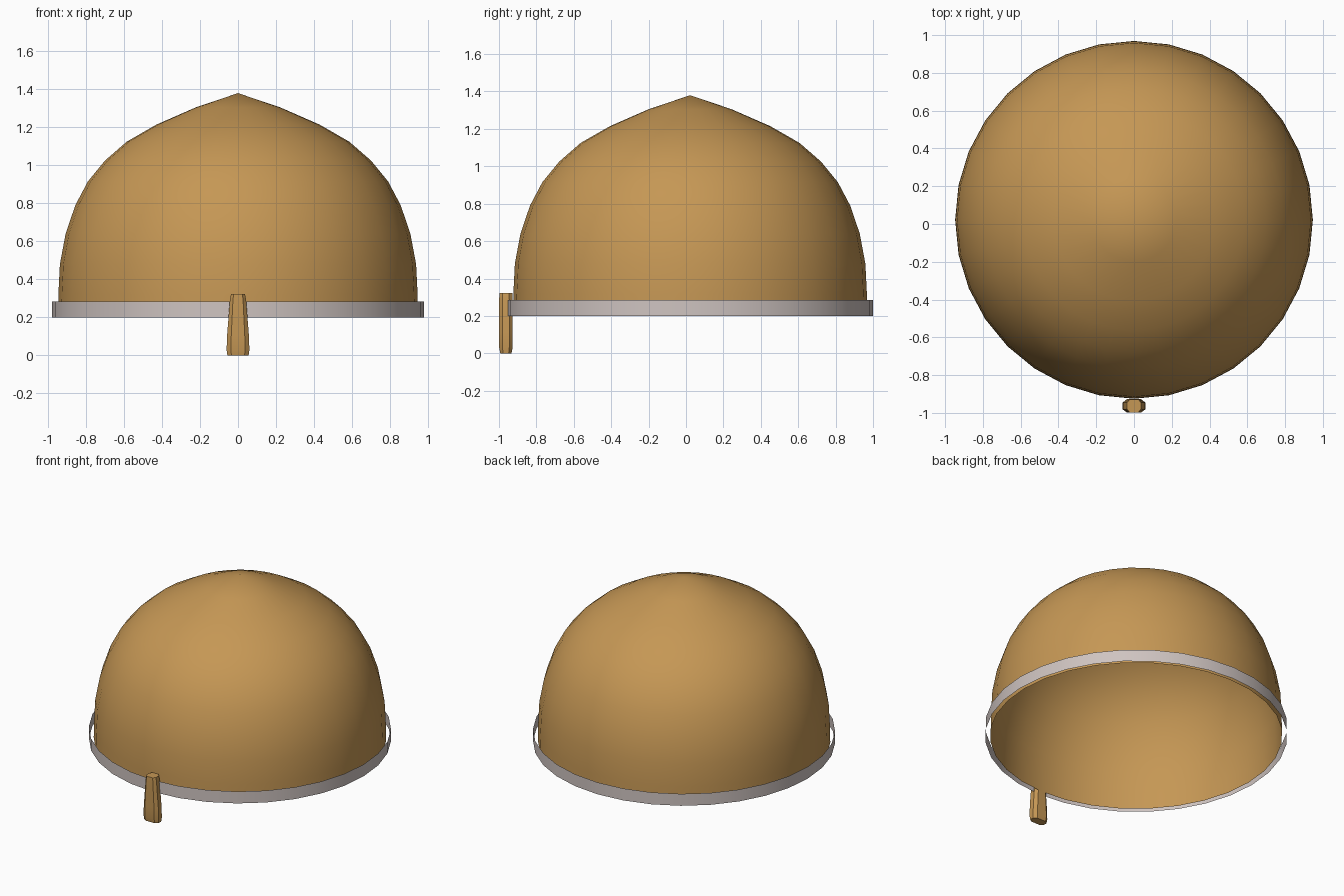
import bpy, bmesh
from math import sin, cos, pi

if "Cube" in bpy.data.objects:
    bpy.data.objects.remove(bpy.data.objects["Cube"])

CY = 0.022  # centre of dome and band in y


def loft(name, rings, color, cap=False, apex=None, angle=0.7):
    """Skin a stack of point rings, optionally capped or closed to an apex."""
    bm = bmesh.new()
    rows = [[bm.verts.new(p) for p in ring] for ring in rings]
    n = len(rows[0])
    for a, b in zip(rows, rows[1:]):
        for i in range(n):
            j = (i + 1) % n
            bm.faces.new((a[i], a[j], b[j], b[i]))
    if cap:
        bm.faces.new(rows[0][::-1])
        bm.faces.new(rows[-1])
    if apex:
        tip = bm.verts.new(apex)
        for i in range(n):
            bm.faces.new((rows[-1][i], rows[-1][(i + 1) % n], tip))
    mesh = bpy.data.meshes.new(name)
    bm.to_mesh(mesh)
    bm.free()
    ob = bpy.data.objects.new(name, mesh)
    bpy.context.collection.objects.link(ob)
    mesh.materials.append(color)
    bpy.context.view_layer.objects.active = ob
    ob.select_set(True)
    bpy.ops.object.shade_smooth_by_angle(angle=angle)
    ob.select_set(False)
    return ob


def circle(r, z, n=32):
    return [(r * cos(2 * pi * i / n), CY + r * sin(2 * pi * i / n), z) for i in range(n)]


def octagon(w, d, z, y=-0.963):
    c, e = w * 0.62, d * 0.5
    pts = [(c, -d), (w, -e), (w, e), (c, d), (-c, d), (-w, e), (-w, -e), (-c, -d)]
    return [(px, y + py, z) for px, py in pts]


def material(name, rgb):
    m = bpy.data.materials.new(name)
    m.diffuse_color = (*rgb, 1)
    m.use_nodes = True
    m.node_tree.nodes["Principled BSDF"].inputs["Base Color"].default_value = m.diffuse_color
    return m


bronze = material("bronze", (0.56, 0.31, 0.09))
steel = material("steel", (0.62, 0.55, 0.53))

# Pointed open dome
profile = [(0.947, 0.205), (0.945, 0.32), (0.937, 0.48), (0.907, 0.64), (0.856, 0.79),
           (0.79, 0.915), (0.70, 1.025), (0.585, 1.125), (0.428, 1.215), (0.222, 1.305)]
loft("helmet_dome", [circle(r, z) for r, z in profile], bronze, apex=(0, CY, 1.38))

# Thin rim band standing clear of the dome
loft("rim_band", [circle(0.978, 0.2), circle(0.978, 0.285)], steel)

# Tapered nose guard
guard = [(0.056, 0.030, 0.0), (0.060, 0.036, 0.03), (0.057, 0.036, 0.11),
         (0.049, 0.036, 0.21), (0.043, 0.036, 0.29), (0.037, 0.034, 0.322)]
loft("nose_guard", [octagon(*g) for g in guard], bronze, cap=True, angle=0.5)
